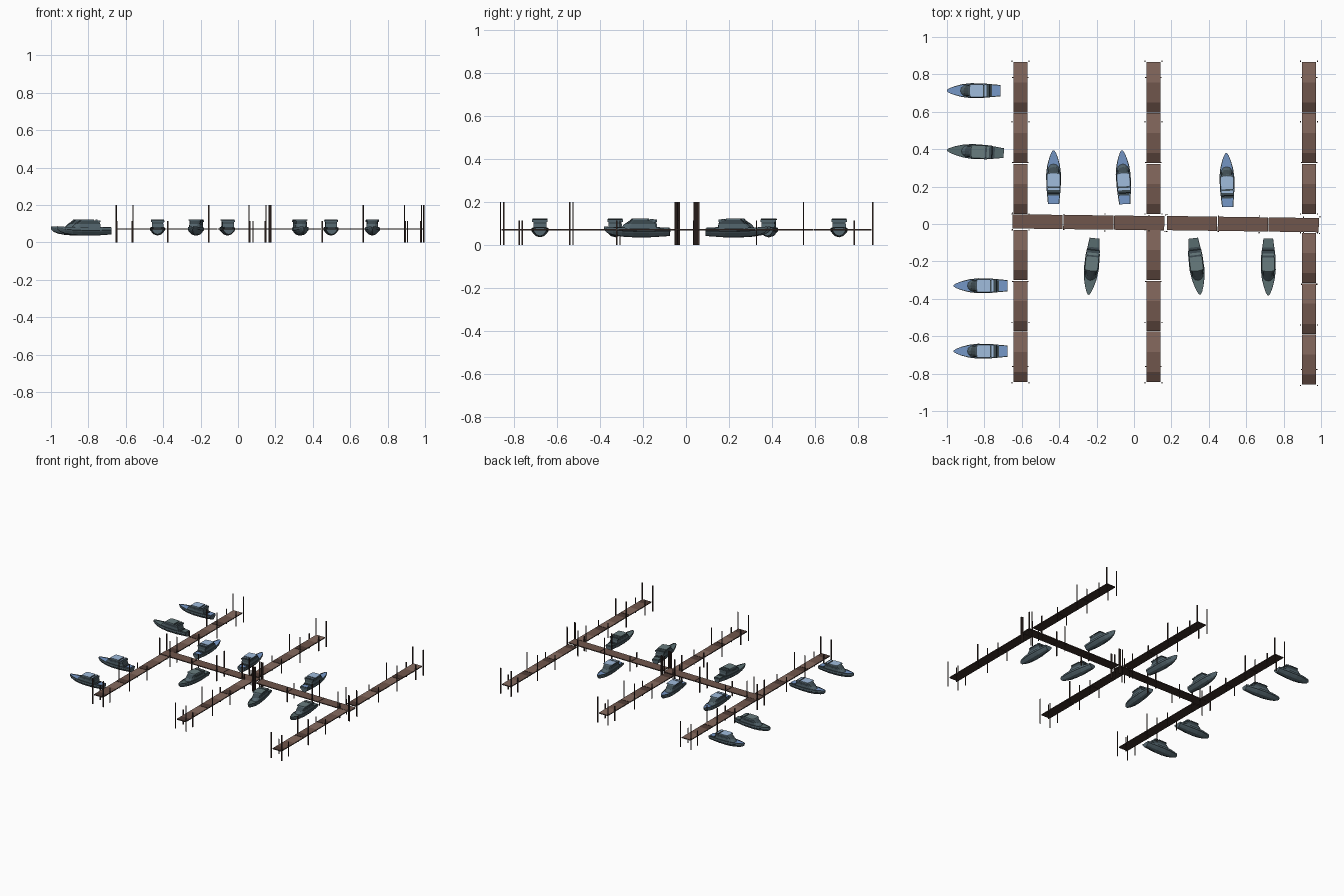
import bpy, bmesh, math
from mathutils import Matrix, Vector

if "Cube" in bpy.data.objects:
    bpy.data.objects.remove(bpy.data.objects["Cube"])


def mat(name, r, g, b):
    lin = [(c / 255 / 12.92 if c < 10 else ((c / 255 + 0.055) / 1.055) ** 2.4) for c in (r, g, b)]
    m = bpy.data.materials.new(name)
    m.diffuse_color = (*lin, 1)
    m.use_nodes = True
    m.node_tree.nodes["Principled BSDF"].inputs["Base Color"].default_value = m.diffuse_color
    return m


PLANK_LIGHT = mat("plank_light_brown", 134, 106, 95)
PLANK_MID = mat("plank_brown", 112, 86, 76)
PLANK_DARK = mat("plank_dark_brown", 80, 60, 53)
POST = mat("post_dark_brown", 62, 48, 43)
HULL = mat("hull_slate", 84, 102, 110)
BLUE = mat("deck_blue", 118, 152, 200)
ROOF_BLUE = mat("roof_light_blue", 160, 188, 220)
GLASS = mat("glass_dark", 62, 76, 82)
GREY = mat("deck_grey_green", 88, 108, 110)
ROOF_GREY = mat("roof_grey_green", 104, 124, 126)


class Part:
    """Collects faces with materials and turns them into one object."""

    def __init__(self, name):
        self.name, self.bm, self.mats = name, bmesh.new(), []

    def face(self, verts, m):
        if m not in self.mats:
            self.mats.append(m)
        self.bm.faces.new(verts).material_index = self.mats.index(m)

    def loft(self, rings, side, start=None, end=None):
        vr = [[self.bm.verts.new(p) for p in r] for r in rings]
        n = len(rings[0])
        for a, b in zip(vr, vr[1:]):
            for i in range(n):
                j = (i + 1) % n
                self.face((a[i], a[j], b[j], b[i]), side)
        self.face(vr[0][::-1], start or side)
        self.face(vr[-1], end or side)

    def box(self, x0, x1, y0, y1, z0, z1, side, top=None):
        ring = lambda z: [(x0, y0, z), (x1, y0, z), (x1, y1, z), (x0, y1, z)]
        self.loft([ring(z0), ring(z1)], side, side, top)

    def finish(self, place):
        bmesh.ops.recalc_face_normals(self.bm, faces=self.bm.faces)
        me = bpy.data.meshes.new(self.name)
        self.bm.to_mesh(me)
        self.bm.free()
        for m in self.mats:
            me.materials.append(m)
        ob = bpy.data.objects.new(self.name, me)
        bpy.context.collection.objects.link(ob)
        ob.matrix_world = place


def placement(x, y, deg):
    return Matrix.Translation((x, y, 0)) @ Matrix.Rotation(math.radians(deg), 4, 'Z')


# ---- Pier module: three deck sections with pairs of tall and short posts
def pier(x, y, deg, shades):
    place = placement(x, y, deg)
    deck = Part("pier_deck")
    seg, gap, n = 0.272, 0.004, len(shades)
    for k in range(3):
        step = (seg - gap) / n
        for i, m in enumerate(shades):
            x0 = k * seg + i * step
            deck.box(x0, x0 + step, -0.038, 0.038, 0.068, 0.075, POST, m)
    deck.finish(place)
    posts = Part("pier_posts")
    for s in (-1, 1):
        for px in (0.0, 0.494, 0.817):
            posts.box(px - .003, px + .003, s * .045 - .003, s * .045 + .003, 0, 0.2, POST)
        for px in (0.275, 0.73):
            posts.box(px - .003, px + .003, s * .041 - .003, s * .041 + .003, 0, 0.115, POST)
    posts.finish(place)


fade = [PLANK_LIGHT, PLANK_LIGHT, PLANK_MID, PLANK_MID, PLANK_DARK]
for x, low in ((-0.607, -0.032), (0.104, -0.032), (0.936, -0.047)):
    pier(x, 0.053, 90, fade[::-1])
    pier(x, low, -90, fade)
pier(-0.65, 0.014, -0.7, [PLANK_MID])
pier(0.176, 0.005, -0.8, [PLANK_MID])


# ---- Boats: lofted hull, tapered cabin with rounded front, overhanging roof
# station: s along length, half width, gunwale height, keel height
STATIONS = [(0, .004, .086, .07), (.05, .013, .085, .056), (.14, .023, .083, .046),
            (.28, .034, .081, .039), (.45, .040, .079, .036), (.7, .038, .078, .036),
            (1, .030, .078, .042)]


def boat(x, y, deg, blue):
    place = placement(x, y, deg)
    length = 0.288 if blue else 0.304
    deck, roof = (BLUE, ROOF_BLUE) if blue else (GREY, ROOF_GREY)
    glass = GLASS
    stern = 1.0 if blue else 0.86
    X = lambda s: length * (0.5 - s)

    hull = Part("boat_hull")
    rows = []
    for s, w, top, keel in STATIONS:
        if s > .6:
            w *= stern if s == 1 else 1
        h, inner = top - keel, w * 0.85
        half = [(0, keel), (w * .5, keel + h * .14), (w * .82, keel + h * .45),
                (w * .93, keel + h * .6), (w, keel + h * .66), (w, top),
                (inner, top), (inner, top - .003), (0, top - .003)]
        rows.append([[hull.bm.verts.new((X(s), sg * yy, zz)) for yy, zz in half]
                     for sg in (-1, 1)])
    band = [HULL, HULL, HULL, GLASS, HULL, GLASS, GLASS, deck]
    for a, b in zip(rows, rows[1:]):
        for p, q in zip(a, b):
            for i, m in enumerate(band):
                hull.face((p[i], p[i + 1], q[i + 1], q[i]), m)
    for port, star in (rows[0], rows[-1]):
        hull.face(port + star[::-1], HULL)
    bmesh.ops.remove_doubles(hull.bm, verts=hull.bm.verts, dist=1e-5)
    hull.finish(place)

    def outline(s0, s1, w, z, arc):
        """Rounded front at s0 with an arc of given length, square back at s1."""
        pts = []
        for k in range(7):
            t = math.pi * (k / 6 - .5)
            pts.append((X(s0 + arc * (1 - math.cos(t))), w * math.sin(t), z))
        return pts + [(X(s1), w, z), (X(s1), -w, z)]

    # Cabin trunk, glazed upper part
    cabin = Part("boat_cabin")
    cabin.loft([outline(.24, .80, .031, .074, .12), outline(.31, .79, .031, .097, .11)], HULL, HULL, deck)
    cabin.loft([outline(.31, .79, .030, .097, .10), outline(.41, .77, .031, .117, .05)], glass)
    cabin.finish(place)

    # Roof panel and rear arch strip
    top = Part("boat_roof")
    top.loft([outline(.40, .67, .036, .117, .03), outline(.42, .67, .034, .123, .03)], HULL, HULL, roof)
    top.box(X(.74), X(.70), -.034, .034, .115, .122, HULL, roof)
    top.box(X(.79), X(.745), -.036, .036, .108, .118, HULL, glass)
    top.finish(place)

    # Stern bench and transom step
    bench = Part("boat_stern_bench")
    bench.box(X(.84), X(.80), -.029, .029, .074, .083, GLASS)
    bench.box(X(.985), X(.86), -.022, .022, .074, .081, HULL, deck)
    bench.finish(place)


for x, y, deg in ((-.857, .713, 180), (-.82, -.33, 180), (-.82, -.68, 180),
                  (-.43, .25, 90), (-.057, .25, 93), (.497, .235, 91.5)):
    boat(x, y, deg, True)
for x, y, deg in ((-.848, .387, 177), (-.227, -.227, 264), (.335, -.227, 277), (.718, -.23, 270)):
    boat(x, y, deg, False)
